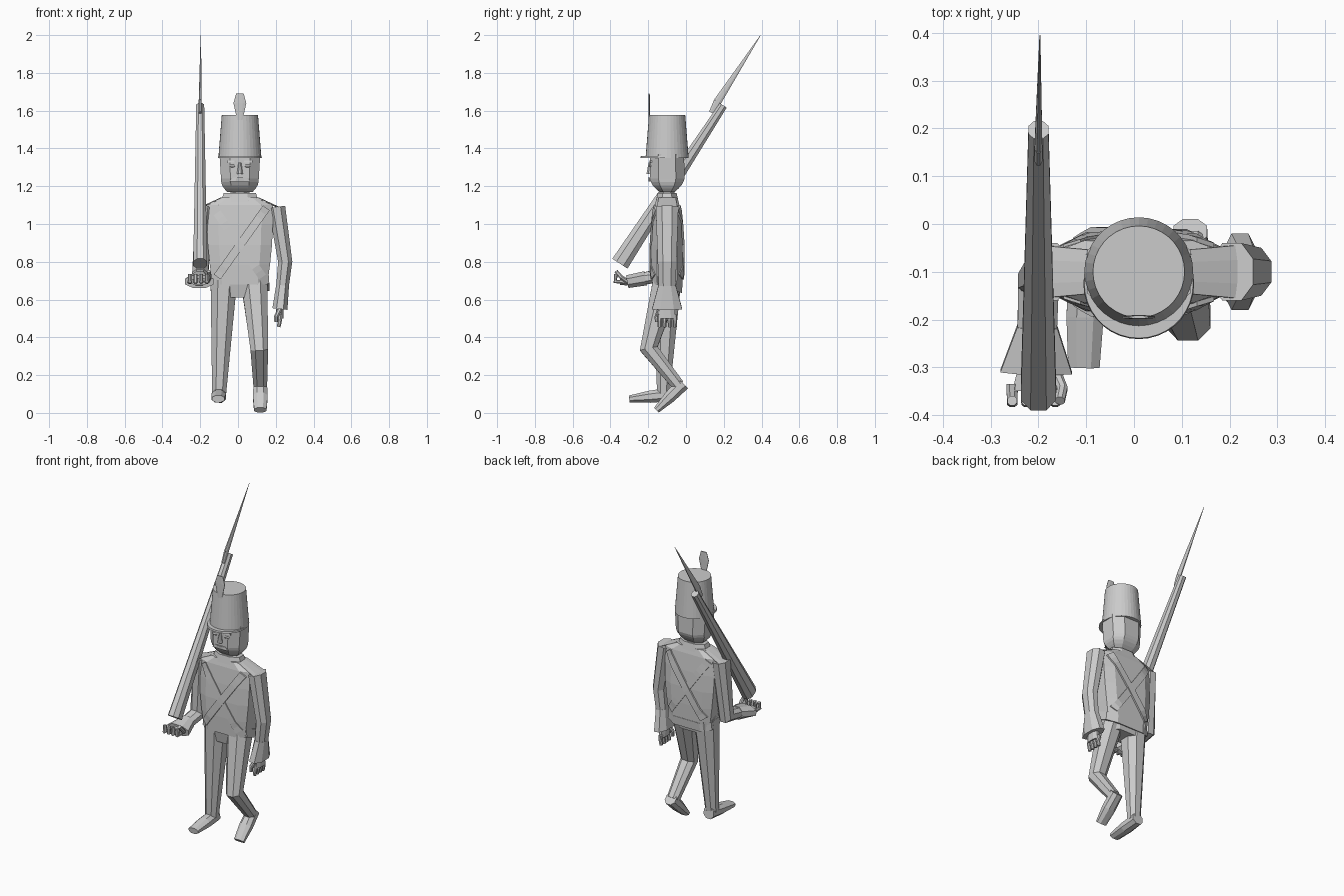
import bpy, bmesh
from math import pi, sin
from mathutils import Vector
from mathutils.bvhtree import BVHTree

cube = bpy.data.objects.get("Cube")
if cube:
    bpy.data.objects.remove(cube, do_unlink=True)

grey = bpy.data.materials.new("plain_grey")
grey.use_nodes = True
grey.diffuse_color = (0.6, 0.6, 0.6, 1)
grey.node_tree.nodes["Principled BSDF"].inputs["Base Color"].default_value = grey.diffuse_color

RIGHTWARD, UP = Vector((1, 0, 0)), Vector((0, 0, 1))
MID_X, MID_Y = 0.01, -0.1
SIDES = (("left", 1), ("right", -1))


def finish(name, bm):
    bmesh.ops.recalc_face_normals(bm, faces=bm.faces)
    mesh = bpy.data.meshes.new(name)
    bm.to_mesh(mesh)
    bm.free()
    mesh.materials.append(grey)
    ob = bpy.data.objects.new(name, mesh)
    bpy.context.collection.objects.link(ob)
    return ob


def octagon(corner):
    """Unit box outline with cut corners, in order around the ring."""
    quarter = [(1, corner), (corner, 1)]
    half = quarter + [(-y, x) for x, y in quarter]
    return half + [(-x, -y) for x, y in half]


def loft(name, points, start, end, bulge=0.0, axis=None, corner=0.45):
    """Eight-sided tube through points; (half width, half depth) blends start to end."""
    bm = bmesh.new()
    points = [Vector(p) for p in points]
    last = len(points) - 1
    rings = []
    for i, centre in enumerate(points):
        before = (centre - points[max(i - 1, 0)]).normalized()
        after = (points[min(i + 1, last)] - centre).normalized()
        along = (axis or before + after).normalized()
        across = (RIGHTWARD - along * along.dot(RIGHTWARD)).normalized()
        deep = along.cross(across)
        size = Vector(start).lerp(Vector(end), i / last)
        swell = bulge * sin(pi * i / last)
        rings.append([bm.verts.new(centre + across * a * (size.x + swell) + deep * b * (size.y + swell))
                      for a, b in octagon(corner)])
    for low, high in zip(rings, rings[1:]):
        for j in range(len(low)):
            bm.faces.new((low[j - 1], low[j], high[j], high[j - 1]))
    bm.faces.new(rings[0])
    bm.faces.new(rings[-1])
    return finish(name, bm)


def upright(name, bottom, top, start, end, bulge=0.0, x=MID_X, y=MID_Y, axis=UP, corner=0.45):
    """Stack of level rings between two heights."""
    steps = 4 if bulge else 1
    points = [(x, y, bottom + (top - bottom) * i / steps) for i in range(steps + 1)]
    return loft(name, points, start, end, bulge, axis, corner)


def cone(name, centre, lower, upper, depth):
    bm = bmesh.new()
    bmesh.ops.create_cone(bm, cap_ends=True, segments=36, radius1=lower, radius2=upper, depth=depth)
    bmesh.ops.translate(bm, verts=bm.verts, vec=centre)
    return finish(name, bm)


def finger(name, knuckle, middle, tip):
    """Thin digit; middle and tip are offsets from the joint before."""
    knuckle = Vector(knuckle)
    bend = knuckle + Vector(middle)
    loft(name, [knuckle, bend, bend + Vector(tip)], (0.012, 0.012), (0.01, 0.01))


# Coat, collar, neck and hips
torso = upright("coat_body", 0.68, 1.1, (0.145, 0.08), (0.175, 0.065), bulge=0.01, corner=0.65)
upright("shoulder_slope", 1.1, 1.14, (0.175, 0.065), (0.1, 0.055), corner=0.65)
upright("collar", 1.12, 1.165, (0.1, 0.06), (0.085, 0.05))
upright("neck", 1.13, 1.22, (0.05, 0.04), (0.05, 0.04))
upright("coat_skirt", 0.665, 0.72, (0.156, 0.084), (0.152, 0.088), axis=Vector((0, 0.4, 1)), corner=0.6)
upright("hips", 0.61, 0.7, (0.1, 0.06), (0.142, 0.078), corner=0.6)

# Crossed straps laid on the chest and back
source = bmesh.new()
source.from_mesh(torso.data)
surface = BVHTree.FromBMesh(source)
source.free()


def strap(name, side, facing, lift, half_width=0.022, pieces=14):
    top = Vector((MID_X + side * 0.14, facing, 1.085))
    bottom = Vector((MID_X - side * 0.12, facing, 0.72))
    inward = Vector((0, -facing, 0))
    edge = (bottom - top).cross(inward).normalized() * half_width
    bm = bmesh.new()
    rows = []
    for i in range(pieces + 1):
        spot = top.lerp(bottom, i / pieces)
        hits = [surface.ray_cast(spot + edge * s, inward)[0] for s in (-1, 1)]
        outer = [bm.verts.new(h - inward * lift) for h in hits]
        inner = [bm.verts.new(h + inward * lift) for h in reversed(hits)]
        rows.append(outer + inner)
    for row, after in zip(rows, rows[1:]):
        for j in range(len(row)):
            bm.faces.new((row[j - 1], row[j], after[j], after[j - 1]))
    bm.faces.new(rows[0])
    bm.faces.new(rows[-1])
    finish(name, bm)


for side_name, side in SIDES:
    lift = 0.008 + side * 0.002
    strap("chest_strap_" + side_name, side, -1, lift)
    strap("back_strap_" + side_name, side, 1, lift)
    # Shoulder flap
    loft("shoulder_flap_" + side_name,
         [(MID_X + side * 0.09, MID_Y, 1.14), (MID_X + side * 0.2, MID_Y, 1.09)],
         (0.012, 0.045), (0.01, 0.055), axis=UP)
    # Eye and brow
    eye_x = MID_X + side * 0.04
    upright("eye_" + side_name, 1.297, 1.318, (0.012, 0.004), (0.012, 0.004), bulge=0.007, x=eye_x, y=-0.184)
    upright("brow_" + side_name, 1.325, 1.335, (0.028, 0.01), (0.026, 0.008), x=eye_x, y=-0.184)

# Head
upright("jaw", 1.17, 1.24, (0.068, 0.04), (0.1, 0.092), bulge=0.01, corner=0.5)
upright("skull", 1.24, 1.37, (0.1, 0.092), (0.108, 0.09), corner=0.5)
upright("nose", 1.265, 1.325, (0.016, 0.019), (0.007, 0.008), y=-0.19)
upright("moustache", 1.225, 1.245, (0.055, 0.008), (0.035, 0.01), y=-0.19)

# Tall hat
cone("hat", (MID_X, MID_Y, 1.463), 0.114, 0.096, 0.226)
cone("visor", (MID_X, -0.125, 1.355), 0.116, 0.114, 0.01)
upright("plume_stem", 1.55, 1.64, (0.014, 0.004), (0.034, 0.004), y=-0.195)
upright("plume_tip", 1.64, 1.69, (0.034, 0.004), (0.02, 0.003), y=-0.195)

# Hanging left arm with flared cuff
elbow, wrist = Vector((0.25, MID_Y, 0.8)), Vector((0.222, MID_Y, 0.55))
loft("left_arm", [(0.205, MID_Y, 1.09), elbow, wrist], (0.045, 0.06), (0.03, 0.04))
loft("left_cuff", [elbow.lerp(wrist, 0.5), wrist], (0.034, 0.046), (0.04, 0.08))
loft("left_palm", [wrist, wrist - UP * 0.05], (0.02, 0.04), (0.018, 0.045))
for i in range(4):
    knuckle = wrist + Vector((-0.005, i * 0.027 - 0.04, -0.03))
    finger(f"left_finger_{i}", knuckle, (0.005, 0, -0.03), (-0.007, 0, -0.035))
finger("left_thumb", wrist + Vector((0, -0.04, 0)), (-0.02, -0.015, -0.04), (0, 0, -0.03))

# Bent right arm with flared cuff
elbow, wrist = Vector((-0.2, -0.12, 0.73)), Vector((-0.205, -0.31, 0.695))
loft("right_arm", [(-0.18, MID_Y, 1.09), elbow, wrist], (0.045, 0.06), (0.04, 0.03))
loft("right_cuff", [elbow.lerp(wrist, 0.5), wrist], (0.042, 0.038), (0.075, 0.034))
loft("right_palm", [wrist, wrist + Vector((0, -0.04, 0))], (0.04, 0.02), (0.05, 0.018))
for i in range(4):
    knuckle = wrist + Vector((i * 0.03 - 0.05, -0.025, 0))
    finger(f"right_finger_{i}", knuckle, (0, -0.04, 0), (0, 0.005, 0.04))
finger("right_thumb", wrist + Vector((0.04, 0, 0)), (0.015, -0.035, 0.025), (-0.005, -0.025, 0.03))

# Long gun resting on the shoulder
butt, muzzle = Vector((-0.2, -0.35, 0.79)), Vector((-0.2, 0.197, 1.628))
loft("gun", [butt, muzzle], (0.037, 0.048), (0.021, 0.022))
blade = muzzle + Vector((0, -0.03, 0.02))
loft("bayonet_socket", [muzzle + Vector((0, -0.06, -0.04)), blade], (0.008, 0.016), (0.008, 0.021))
loft("bayonet", [blade, (-0.197, 0.395, 2)], (0.008, 0.021), (0.001, 0.001))

# Legs and feet
loft("right_leg", [(-0.075, MID_Y, 0.7), (-0.1, -0.12, 0.1)], (0.07, 0.075), (0.037, 0.033))
loft("left_leg", [(0.085, MID_Y, 0.7), (0.113, -0.197, 0.34), (0.118, -0.04, 0.145)],
     (0.07, 0.075), (0.036, 0.033), bulge=-0.006)
for name, heel, toe in (("right_foot", Vector((-0.1, -0.085, 0.097)), Vector((-0.105, -0.3, 0.074))),
                        ("left_foot", Vector((0.118, -0.015, 0.155)), Vector((0.118, -0.156, 0.015)))):
    loft(name, [heel, heel.lerp(toe, 0.5), toe], (0.035, 0.036), (0.033, 0.018), bulge=0.005)
